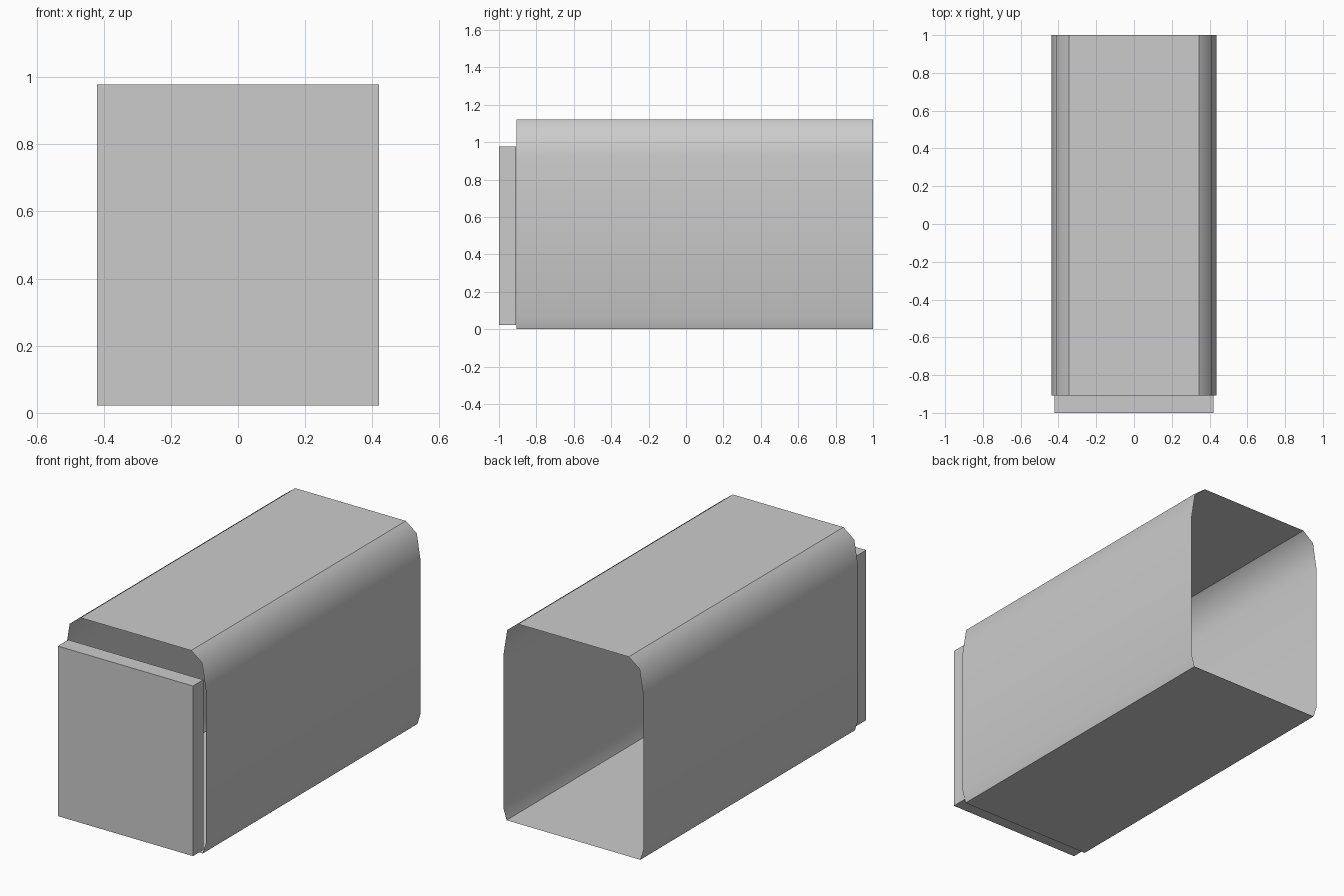
import bpy
import bmesh

cube = bpy.data.objects.get("Cube")
if cube:
    bpy.data.objects.remove(cube, do_unlink=True)

# One plain grey for everything
grey = bpy.data.materials.new("light_grey")
grey.use_nodes = True
colour = (0.6, 0.6, 0.6, 1)
grey.diffuse_color = colour
grey.node_tree.nodes["Principled BSDF"].inputs["Base Color"].default_value = colour


def add_object(name, bm):
    mesh = bpy.data.meshes.new(name)
    bm.to_mesh(mesh)
    bm.free()
    mesh.materials.append(grey)
    obj = bpy.data.objects.new(name, mesh)
    bpy.context.collection.objects.link(obj)
    return obj


# Sleeve: thin tube, open at both ends, with rounded shoulders
FRONT, BACK = -0.907, 1.0
half = [(0.416, 0), (0.436, 0.065), (0.436, 0.92), (0.412, 1.07), (0.344, 1.122)]
profile = half + [(-x, z) for x, z in reversed(half)]
creases = (half[0], half[-1])

bm = bmesh.new()
rings = [[bm.verts.new((x, y, z)) for x, z in profile] for y in (FRONT, BACK)]
count = len(profile)
for i in range(count):
    j = (i + 1) % count
    face = bm.faces.new((rings[0][i], rings[0][j], rings[1][j], rings[1][i]))
    face.smooth = True
bm.normal_update()

# Keep the roof and floor borders crisp
for i, (x, z) in enumerate(profile):
    if (abs(x), z) in creases:
        bm.edges.get((rings[0][i], rings[1][i])).smooth = False

# Point the walls outwards
for face in bm.faces:
    centre = face.calc_center_median()
    if face.normal.x * centre.x + face.normal.z * (centre.z - 0.56) < 0:
        face.normal_flip()
add_object("sleeve", bm)

# Front panel: flat box standing against the sleeve opening
bm = bmesh.new()
bmesh.ops.create_cube(bm, size=1)
bmesh.ops.scale(bm, vec=(0.84, 0.092, 0.956), verts=bm.verts)
bmesh.ops.translate(bm, vec=(0, -0.954, 0.5), verts=bm.verts)
add_object("front_panel", bm)
